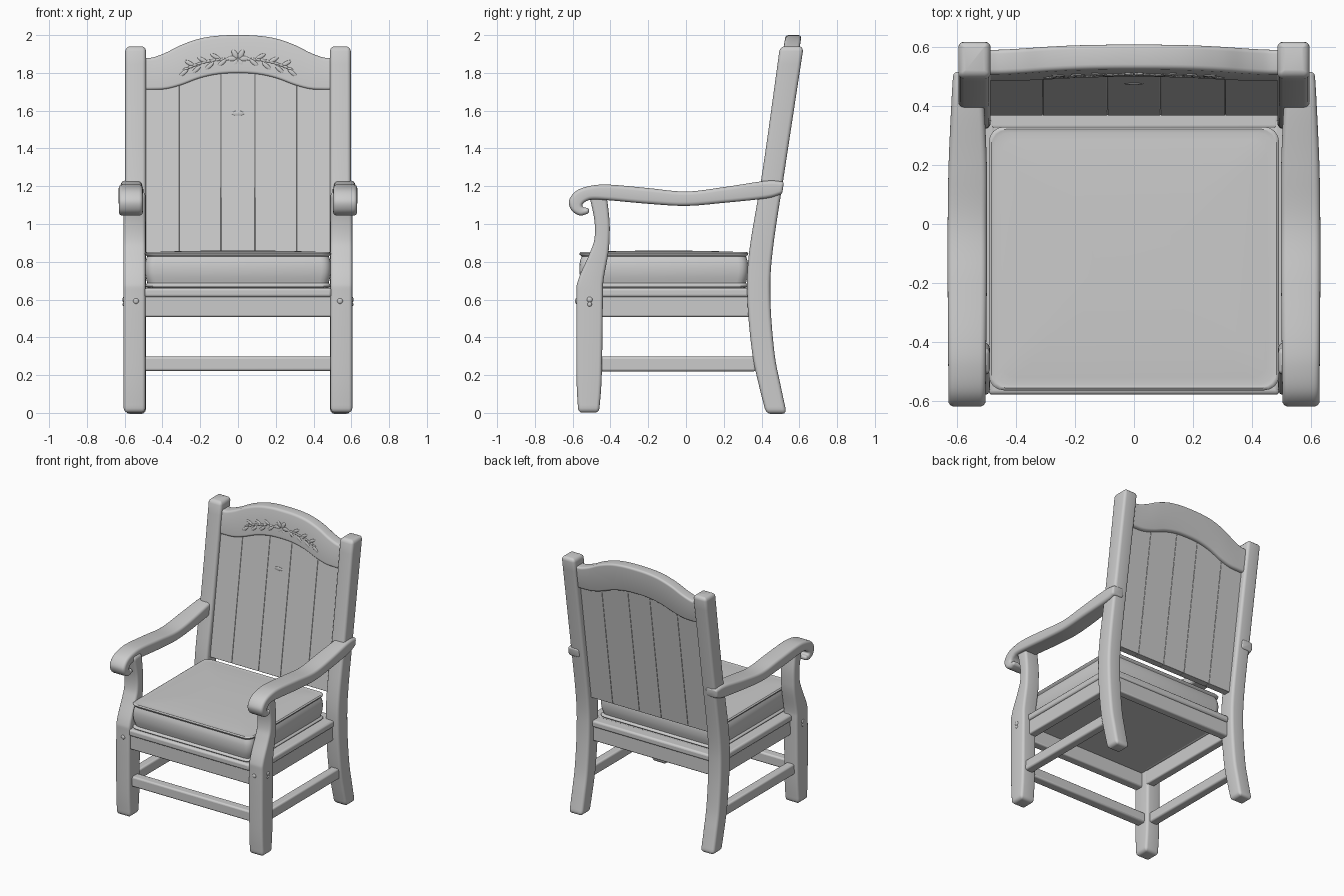
import bpy, bmesh, math
from mathutils import Vector, Matrix

if "Cube" in bpy.data.objects:
    bpy.data.objects.remove(bpy.data.objects["Cube"])


def finish(name, bm, mirror=False, bevel=0.0):
    bmesh.ops.recalc_face_normals(bm, faces=bm.faces)
    me = bpy.data.meshes.new(name)
    bm.to_mesh(me)
    bm.free()
    ob = bpy.data.objects.new(name, me)
    bpy.context.collection.objects.link(ob)
    bpy.ops.object.select_all(action='DESELECT')
    bpy.context.view_layer.objects.active = ob
    ob.select_set(True)
    bpy.ops.object.shade_smooth_by_angle(angle=math.radians(40))
    if bevel:
        m = ob.modifiers.new("bevel", 'BEVEL')
        m.width, m.segments = bevel, 3
    if mirror:
        ob.modifiers.new("mirror", 'MIRROR')
    return ob


def back_y(z, offset=0.0):
    """Front plane of the leaning back."""
    return 0.335 + 0.145 * (z - 0.85) + offset


def box(name, x, y, z, bevel=0.01, mirror=False, lean=False):
    bm = bmesh.new()
    bmesh.ops.create_cube(bm, size=1)
    for v in bm.verts:
        v.co = [lo + (c + 0.5) * (hi - lo) for c, (lo, hi) in zip(v.co, (x, y, z))]
        if lean:
            v.co.y += back_y(v.co.z)
    return finish(name, bm, mirror, bevel)


def spline(pts, n):
    """Catmull-Rom interpolation of tuples."""
    out = []
    for i in range(len(pts) - 1):
        p0, p1, p2, p3 = (Vector(pts[max(0, min(len(pts) - 1, i + k))]) for k in (-1, 0, 1, 2))
        for s in range(n):
            t = s / n
            out.append(0.5 * (2 * p1 + (p2 - p0) * t + (2 * p0 - 5 * p1 + 4 * p2 - p3) * t * t
                              + (3 * p1 - p0 - 3 * p2 + p3) * t ** 3))
    return out + [Vector(pts[-1])]


def loft(name, stations, place, r=0.02, n=6, cap=0.0, mirror=False):
    """Skin rounded rectangles; station = (u0, v0, u1, v1, w0, w1)."""
    st = [(s, 0.0, Vector((0, 0))) for s in spline([Vector(s) for s in stations], n)]
    mid = lambda s: Vector((s[0] + s[2], s[1] + s[3])) / 2
    if cap:
        def ends(a, b):
            d = (mid(a) - mid(b)).normalized()
            return [(a, cap * (1 - math.cos(math.radians(t))), d * cap * math.sin(math.radians(t)))
                    for t in (30, 60, 85)]
        st = ends(st[0][0], st[1][0])[::-1] + st + ends(st[-1][0], st[-2][0])
    bm = bmesh.new()
    rings = []
    for s, inset, shift in st:
        a, b = Vector((s[0], s[1])), Vector((s[2], s[3]))
        d = (b - a).normalized()
        hu, hw = max((b - a).length / 2 - inset, 0.002), (s[5] - s[4]) / 2 - inset
        rr = min(max(r - inset, 0.002), hu * 0.95, hw * 0.95)
        ring = []
        for q, (su, sw) in enumerate(((1, 1), (-1, 1), (-1, -1), (1, -1))):
            for k in range(5):
                ang = math.pi / 2 * (q + k / 4)
                p = mid(s) + shift + d * (su * (hu - rr) + rr * math.cos(ang))
                w = (s[4] + s[5]) / 2 + sw * (hw - rr) + rr * math.sin(ang)
                ring.append(bm.verts.new(place(p.x, p.y, w)))
        rings.append(ring)
    for A, B in zip(rings, rings[1:]):
        for i in range(len(A)):
            j = (i + 1) % len(A)
            bm.faces.new((A[i], A[j], B[j], B[i]))
    bm.faces.new(rings[0])
    bm.faces.new(rings[-1])
    return finish(name, bm, mirror)


def blobs(name, items, mirror=False):
    """Flattened spheres: (location, scale, turn about y)."""
    bm = bmesh.new()
    for loc, sc, turn in items:
        m = Matrix.Translation(loc) @ Matrix.Rotation(turn, 4, 'Y') @ Matrix.Diagonal((*sc, 1))
        bmesh.ops.create_uvsphere(bm, u_segments=16, v_segments=8, radius=1, matrix=m)
    return finish(name, bm, mirror)


side = lambda u, v, w: (w, u, v)

# Back posts, splayed at the foot and leaning at the top
posts = [(.418, .02, .528, .02), (.385, .15, .50, .15), (.35, .32, .468, .32), (.325, .6, .447, .6),
         (.334, .85, .458, .85), (.408, 1.3, .525, 1.3), (.494, 1.915, .619, 1.915)]
loft("back_post", [p + (.487, .597) for p in posts], side, r=.02, cap=.026, mirror=True)

# Front legs that narrow into arm supports
legs = [(-.572, .025, -.458, .025), (-.58, .2, -.446, .2), (-.58, .6, -.44, .6), (-.572, .7, -.437, .7),
        (-.512, .84, -.412, .84), (-.485, .92, -.405, .92), (-.485, 1.02, -.405, 1.02),
        (-.512, 1.15, -.42, 1.15)]
loft("front_leg", [p + (.49, .605) for p in legs], side, r=.018, cap=.024, mirror=True)

# Arms with scrolled fronts
arm = [(.505, 1.225, .495, 1.155, .52, .615), (.42, 1.228, .42, 1.135, .51, .62),
       (.2, 1.195, .2, 1.112, .50, .63), (0, 1.172, 0, 1.096, .50, .633),
       (-.2, 1.19, -.2, 1.107, .50, .633), (-.4, 1.208, -.4, 1.125, .502, .632),
       (-.5, 1.203, -.49, 1.13, .503, .631), (-.578, 1.177, -.525, 1.122, .504, .631),
       (-.619, 1.125, -.545, 1.107, .504, .631), (-.606, 1.073, -.548, 1.095, .504, .631),
       (-.563, 1.045, -.54, 1.088, .504, .631), (-.525, 1.053, -.528, 1.086, .504, .631)]
loft("arm", arm, side, r=.02, cap=.014, mirror=True)

# Arched crest rail
half = [(.49, 1.71, 1.88), (.45, 1.71, 1.882), (.38, 1.714, 1.908), (.3, 1.735, 1.948),
        (.2, 1.772, 1.982), (.1, 1.793, 1.997)]
prof = [(-x, a, b) for x, a, b in half] + [(0, 1.798, 2.0)] + [(x, a, b) for x, a, b in half[::-1]]
loft("crest_rail", [(x, a, x, b, .025, .11) for x, a, b in prof],
     lambda u, v, w: (u, back_y(v, w), v), r=.016, n=5)

# Carved flower and leaves on the crest
carving = []
for k in range(6):
    a = k * math.pi / 3
    carving.append(((.032 * math.cos(a), back_y(1.875, .026), 1.875 + .028 * math.sin(a)),
                    (.026, .006, .014), -a))
for s in (-1, 1):
    for i in range(7):
        x = .085 + .034 * i
        z = 1.875 - .009 * i + (.02 if i % 2 else -.022)
        carving.append(((s * x, back_y(z, .026), z), (.03, .006, .011), s * (-.5 if i % 2 else .7)))
    for i in range(10):
        x = .06 + .024 * i
        z = 1.872 - 1.1 * (x - .06) ** 2
        carving.append(((s * x, back_y(z, .026), z), (.017, .005, .007), s * .25))
blobs("crest_carving", carving)

# Back panel of planks with a wood knot
cuts = [-.495, -.31, -.09, .09, .31, .495]
for a, b in zip(cuts, cuts[1:]):
    box("back_plank", (a, b), (.035, .085), (.84, 1.83), bevel=.003, lean=True)
blobs("plank_knot", [((0, back_y(1.585, .036), 1.585), (.035, .005, .014), 0)])

# Cushion with piping at the top and bottom edges
layers = [(.66, .03), (.664, .008), (.672, 0), (.68, .003), (.688, .012), (.72, .004), (.765, 0),
          (.805, .004), (.828, .012), (.836, .003), (.844, 0), (.851, .008), (.849, .02),
          (.853, .08), (.857, .2), (.859, .35)]
loft("cushion", [(-.565 + d, z, .33 - d, z, -.493 + d, .493 - d) for z, d in layers],
     side, r=.05, n=2)

# Seat board, moulded lip and rails
box("seat_board", (-.5, .5), (-.54, .37), (.615, .66), .004)
box("front_lip", (-.495, .495), (-.58, -.5), (.613, .662), .014)
box("back_lip", (-.495, .495), (.32, .405), (.613, .662), .014)
box("side_lip", (.47, .56), (-.46, .36), (.613, .662), .014, True)
box("front_rail", (-.5, .5), (-.565, -.5), (.508, .62), .01)
box("back_rail", (-.5, .5), (.335, .395), (.508, .62), .01)
box("side_rail", (.49, .55), (-.46, .36), (.508, .62), .01, True)

# Lower stretchers at the front and sides
box("front_stretcher", (-.5, .5), (-.545, -.475), (.222, .298), .012)
box("side_stretcher", (.515, .58), (-.46, .37), (.22, .298), .012, True)

# Joint pegs
blobs("peg", [((.54, -.58, .592), (.015, .008, .015), 0), ((.604, -.51, .6), (.008, .015, .015), 0),
              ((.604, -.51, .575), (.007, .012, .012), 0)], mirror=True)
